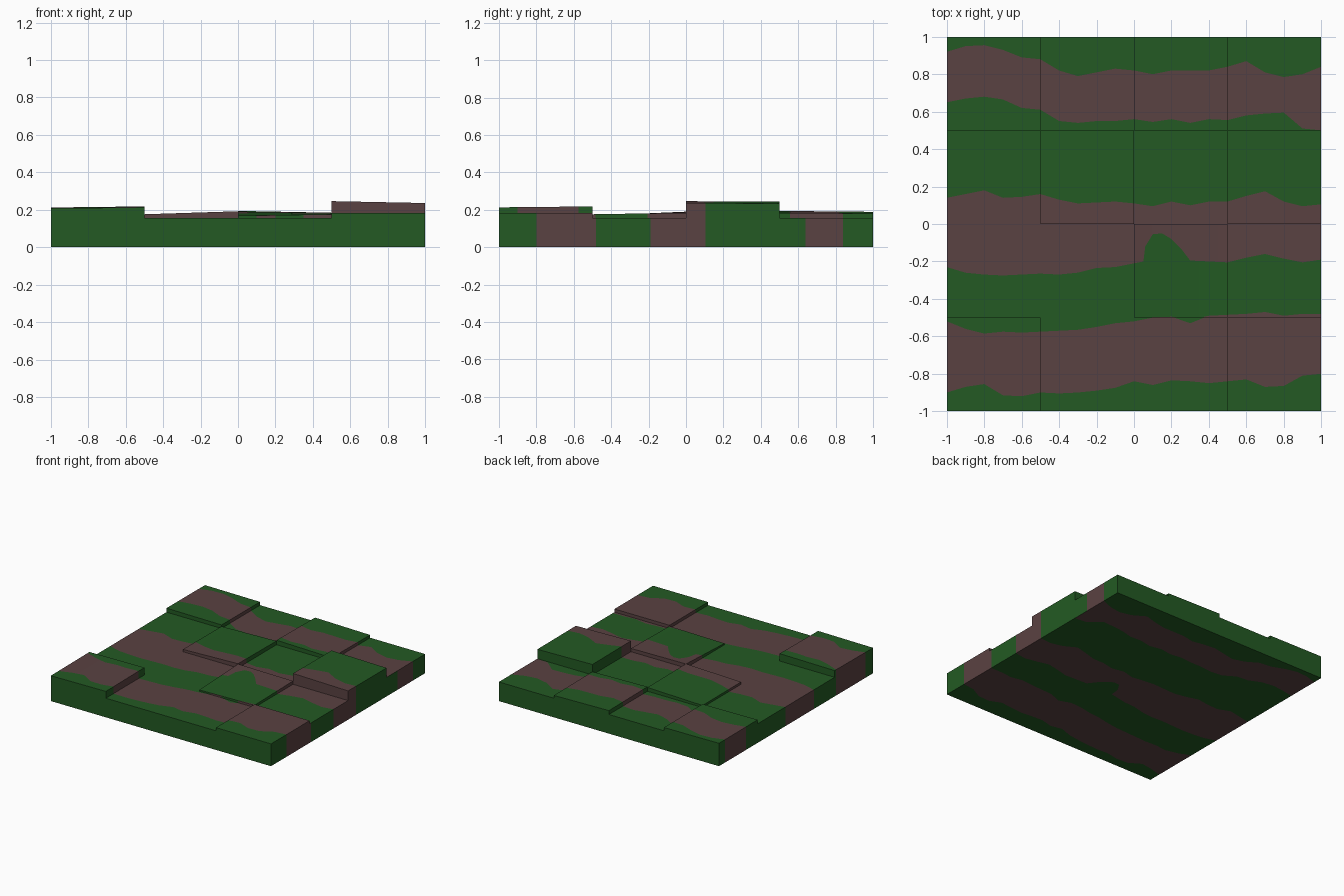
import bpy, bmesh

if "Cube" in bpy.data.objects:
    bpy.data.objects.remove(bpy.data.objects["Cube"])

BASE = 0.157  # height of the lower tiles


def material(name, rgb):
    m = bpy.data.materials.new(name)
    m.diffuse_color = (*rgb, 1)
    m.use_nodes = True
    m.node_tree.nodes["Principled BSDF"].inputs["Base Color"].default_value = m.diffuse_color
    return m


MATS = [material("forest_green", (0.0168, 0.102, 0.0168)),
        material("earth_brown", (0.102, 0.054, 0.054))]

# Wavy stripe borders, from front to back: y sampled every 0.1 along x
BORDERS = [
    [-.90, -.87, -.855, -.915, -.92, -.90, -.905, -.90, -.89, -.875, -.84,
     -.86, -.835, -.84, -.85, -.84, -.83, -.87, -.865, -.81, -.80],
    [-.52, -.56, -.585, -.575, -.58, -.575, -.57, -.565, -.55, -.53, -.52,
     -.50, -.495, -.53, -.49, -.485, -.48, -.47, -.49, -.48, -.48],
    [-.23, -.26, -.27, -.275, -.27, -.265, -.27, -.26, -.235, -.23, -.21,
     -.20, -.20, -.195, -.20, -.205, -.18, -.16, -.185, -.205, -.19],
    [.14, .16, .18, .14, .145, .16, .13, .11, .115, .12, .11,
     .095, .12, .10, .12, .12, .15, .175, .12, .095, .105],
    [.65, .67, .68, .665, .62, .61, .55, .54, .55, .55, .56,
     .545, .56, .54, .56, .555, .58, .59, .595, .51, .50],
    [.92, .95, .955, .93, .89, .88, .82, .79, .81, .83, .82,
     .80, .82, .82, .82, .84, .87, .81, .785, .80, .84],
]
# Green bump that bites into the middle stripe
BUMP = [(.05, -.2), (.06, -.12), (.1, -.055), (.15, -.05), (.2, -.08), (.25, -.13), (.3, -.195)]


def border(i, x):
    t = min(max((x + 1) * 10, 0), 19.9999)
    k = int(t)
    y = BORDERS[i][k] + (BORDERS[i][k + 1] - BORDERS[i][k]) * (t - k)
    if i == 2:
        for (xa, ya), (xb, yb) in zip(BUMP, BUMP[1:]):
            if xa <= x <= xb:
                y = max(y, ya + (yb - ya) * (x - xa) / (xb - xa))
    return y


def bands(x, y0, y1, right_side=False):
    """Stripe limits at x, clamped to the tile."""
    ys = [-9] + [border(i, x) for i in range(6)] + [9]
    if right_side:
        ys[5] = 0.64
    return [min(max(y, y0), y1) for y in ys]


def block(name, x0, y0, x1, y1, z0, corners, bottom=False):
    """Box with a tilted striped top; corners = heights at front l/r, back l/r."""
    bm = bmesh.new()

    def top(x, y):
        u, v = (x - x0) / (x1 - x0), (y - y0) / (y1 - y0)
        a, b, c, d = corners
        return (x, y, (a * (1 - u) + b * u) * (1 - v) + (c * (1 - u) + d * u) * v)

    def low(x, y):
        return (x, y, z0)

    def face(pts, colour):
        pts = [p for i, p in enumerate(pts) if (p[0] - pts[i - 1][0]) ** 2 +
               (p[1] - pts[i - 1][1]) ** 2 + (p[2] - pts[i - 1][2]) ** 2 > 1e-10]
        if len(pts) > 2:
            bm.faces.new([bm.verts.new(p) for p in pts]).material_index = colour

    def wall(p, q, colour):
        if abs(p[0] - q[0]) + abs(p[1] - q[1]) > 1e-5:
            face([low(*p), low(*q), top(*q), top(*p)], colour)

    n = round((x1 - x0) / 0.05)
    xs = [round(x0 + (x1 - x0) * i / n, 4) for i in range(n + 1)]
    if x0 < 0.06 < x1:
        xs = sorted(xs + [0.06])
    for xa, xb in zip(xs, xs[1:]):
        A, B = bands(xa, y0, y1), bands(xb, y0, y1)
        for k in range(7):
            q = [(xa, A[k]), (xb, B[k]), (xb, B[k + 1]), (xa, A[k + 1])]
            face([top(*p) for p in q], k % 2)
            if bottom:
                face([low(*p) for p in reversed(q)], k % 2)
        # front and back walls take the stripe they stand in
        xm = (xa + xb) / 2
        for y, p, q in ((y0, xa, xb), (y1, xb, xa)):
            wall((p, y), (q, y), sum(border(i, xm) < y for i in range(6)) % 2)
    # left and right walls
    L, R = bands(x0, y0, y1), bands(x1, y0, y1, x1 > 0.99)
    for k in range(7):
        wall((x0, L[k + 1]), (x0, L[k]), k % 2)
        wall((x1, R[k]), (x1, R[k + 1]), k % 2)

    bmesh.ops.remove_doubles(bm, verts=bm.verts, dist=1e-5)
    me = bpy.data.meshes.new(name)
    bm.to_mesh(me)
    bm.free()
    for m in MATS:
        me.materials.append(m)
    bpy.context.collection.objects.link(bpy.data.objects.new(name, me))


# Ground slab
block("ground_slab", -1, -1, 1, 1, 0, [BASE] * 4, True)

# Raised, slightly tilted tiles: column, row, corner heights
TILES = [
    ("front_left_tile", 0, 0, (.208, .213, .212, .218)),
    ("front_right_tile", 3, 0, (.183, .183, .183, .183)),
    ("inner_front_tile", 2, 1, (.168, .176, .190, .184)),
    ("inner_back_tile", 1, 2, (.176, .192, .174, .188)),
    ("tall_right_tile", 3, 2, (.246, .236, .243, .234)),
    ("back_left_tile", 0, 3, (.190, .186, .188, .184)),
    ("back_middle_tile", 2, 3, (.194, .184, .189, .180)),
]
for name, c, r, h in TILES:
    x, y = -1 + c * 0.5, -1 + r * 0.5
    block(name, x, y, x + 0.5, y + 0.5, BASE, h)
